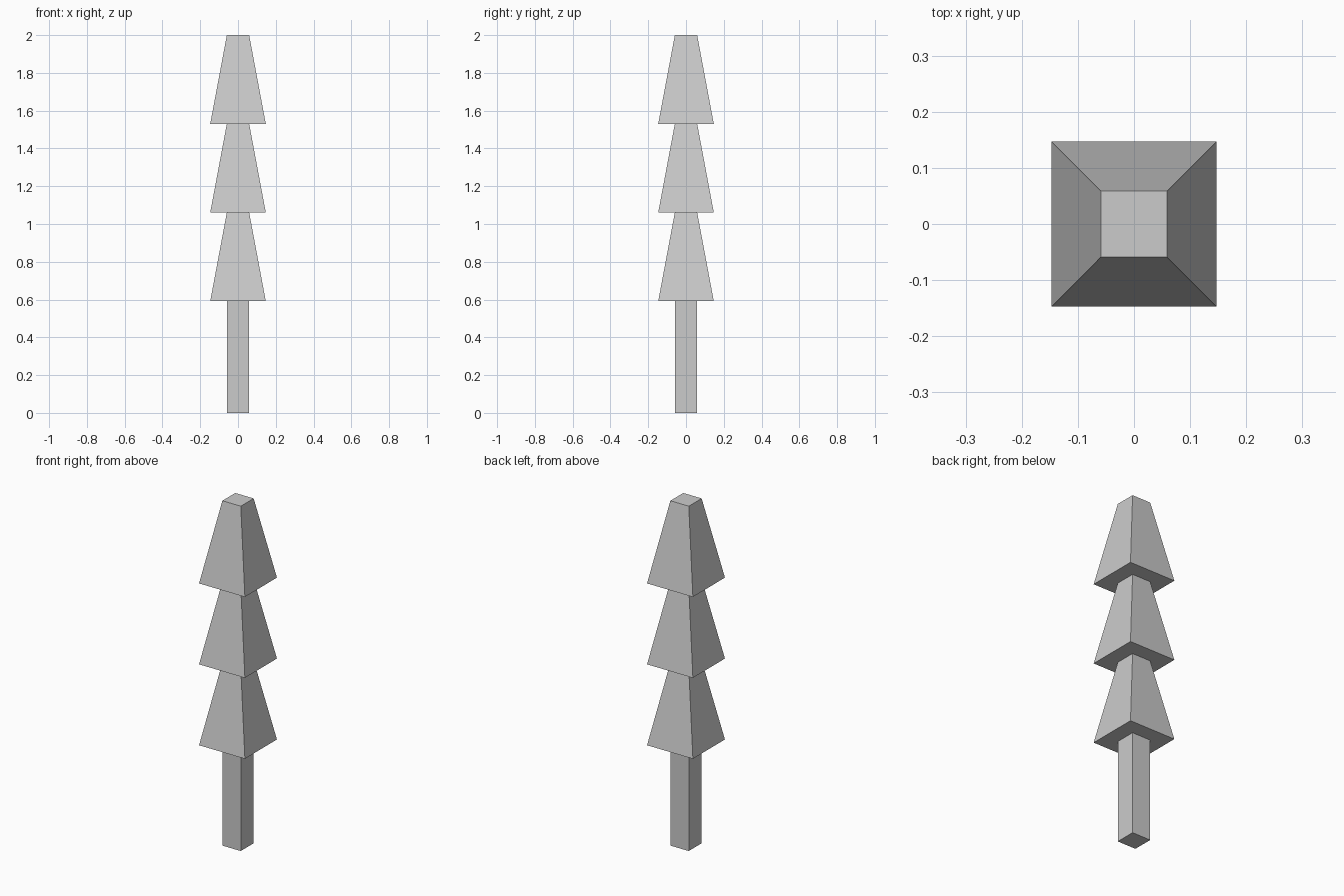
import bpy, math

if "Cube" in bpy.data.objects:
    bpy.data.objects.remove(bpy.data.objects["Cube"])

TRUNK_HALF = 0.059   # half width of trunk and tier tops
TIER_HALF = 0.147    # half width of tier bottoms
TRUNK_TOP = 0.592
TIER_HEIGHT = (2.0 - TRUNK_TOP) / 3


def square_frustum(name, z, height, bottom_half, top_half):
    """Four-sided flat-faced frustum standing on z, sides aligned to x and y."""
    bpy.ops.mesh.primitive_cone_add(
        vertices=4, radius1=bottom_half * math.sqrt(2), radius2=top_half * math.sqrt(2),
        depth=height, location=(0, 0, z + height / 2), rotation=(0, 0, math.pi / 4))
    obj = bpy.context.object
    obj.name = name
    bpy.ops.object.transform_apply(location=False, rotation=True, scale=False)
    return obj


# Trunk
square_frustum("trunk", 0, TRUNK_TOP, TRUNK_HALF, TRUNK_HALF)

# Three stacked foliage tiers
for i, part in enumerate(("lower", "middle", "upper")):
    square_frustum(f"{part}_foliage", TRUNK_TOP + i * TIER_HEIGHT, TIER_HEIGHT,
                   TIER_HALF, TRUNK_HALF)
